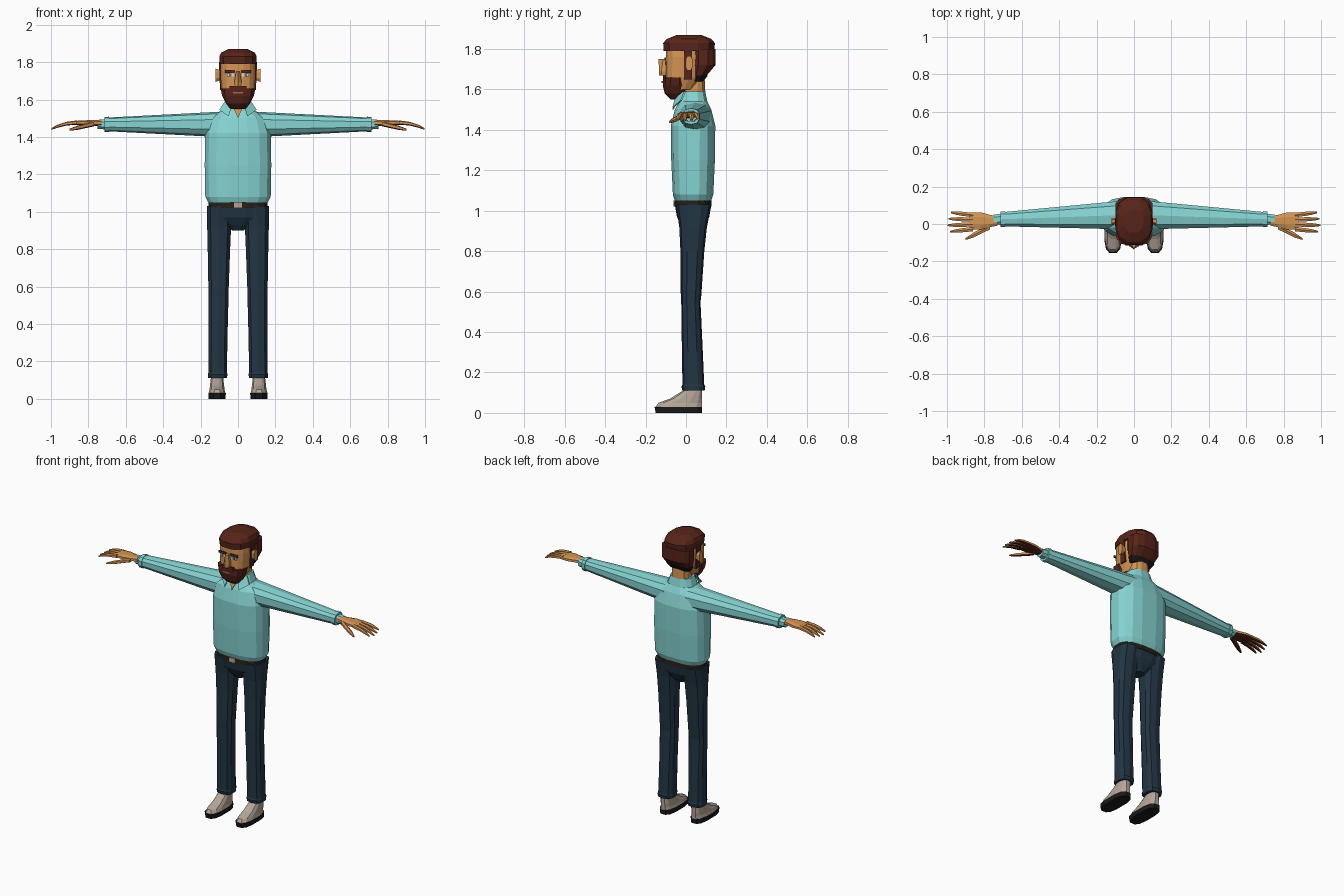
import bpy
import bmesh
from math import cos, sin, pi, copysign
from mathutils import Vector

if "Cube" in bpy.data.objects:
    bpy.data.objects.remove(bpy.data.objects["Cube"], do_unlink=True)


def material(name, red, green, blue):
    mat = bpy.data.materials.new(name)
    mat.use_nodes = True
    colour = (red, green, blue, 1)
    mat.diffuse_color = colour
    mat.node_tree.nodes["Principled BSDF"].inputs["Base Color"].default_value = colour
    return mat


shirt = material("shirt_aqua", .24, .66, .65)
denim = material("trouser_navy", .016, .036, .056)
skin = material("skin_tan", .66, .3, .09)
hair = material("hair_auburn", .095, .018, .01)
canvas = material("shoe_stone", .46, .38, .32)
black = material("sole_black", .01, .01, .01)
leather = material("belt_brown", .02, .014, .01)
white = material("eye_white", .7, .7, .7)
iris = material("iris_teal", .06, .2, .24)
lips = material("lip_pink", .4, .13, .09)


def finish(name, bm, mats, rule=None):
    """Turn a bmesh into a flat-shaded object, colouring faces by a rule."""
    bmesh.ops.recalc_face_normals(bm, faces=bm.faces)
    if rule:
        bm.normal_update()
        for face in bm.faces:
            face.material_index = rule(face)
    mesh = bpy.data.meshes.new(name)
    bm.to_mesh(mesh)
    bm.free()
    for mat in mats:
        mesh.materials.append(mat)
    obj = bpy.data.objects.new(name, mesh)
    bpy.context.collection.objects.link(obj)


def loft(name, axis, mats, centre, rings, sides=12, power=2.5, side=1, rule=None):
    """Skin rounded rings of (position, radius, radius) along an axis.

    The centre function turns each ring into the middle of its section.
    """
    bm = bmesh.new()
    loops = []
    peak = cos(pi / sides) ** (2 / power)
    for position, *radii in rings:
        middle = centre(position, *radii)
        loop = []
        for i in range(sides):
            angle = 2 * pi * (i + .5) / sides
            a, b = (
                mid + radius * copysign(abs(wave) ** (2 / power), wave) / peak
                for mid, radius, wave in zip(middle, radii, (cos(angle), sin(angle)))
            )
            x, y, z = (a, b, position) if axis == "z" else (position, a, b)
            loop.append(bm.verts.new((side * x, y, z)))
        loops.append(loop)
    for low, high in zip(loops, loops[1:]):
        for i in range(sides):
            j = (i + 1) % sides
            bm.faces.new((low[i], low[j], high[j], high[i]))
    bm.faces.new(loops[0])
    bm.faces.new(loops[-1])
    finish(name, bm, mats, rule)


def column(name, mat, middle, rings, **options):
    """Upright loft on the centre line, with a fixed depth position."""
    loft(name, "z", [mat], lambda z, width, depth: (0, middle), rings, **options)


def column_behind(name, mat, front, rings, **options):
    """Upright loft on the centre line, with its front edges lined up."""
    loft(name, "z", [mat], lambda z, width, depth: (0, front + depth), rings, **options)


def plate(name, mat, points, depth=.008, side=1):
    """Thin panel whose outline is pushed towards the front."""
    bm = bmesh.new()
    face = bm.faces.new([bm.verts.new((side * x, y, z)) for x, y, z in points])
    result = bmesh.ops.extrude_face_region(bm, geom=[face], use_keep_orig=True)
    moved = [part for part in result["geom"] if isinstance(part, bmesh.types.BMVert)]
    bmesh.ops.translate(bm, verts=moved, vec=Vector((0, -depth, 0)))
    finish(name, bm, [mat])


def panel(name, mat, middle, width, height, depth=.008, side=1):
    """Rectangular plate around a middle point."""
    x, y, z = middle
    corners = ((-1, -1), (1, -1), (1, 1), (-1, 1))
    outline = [(x + u * width / 2, y, z + v * height / 2) for u, v in corners]
    plate(name, mat, outline, depth, side)


# Torso, neck and collar
body_y = .035
column("shirt_body", shirt, body_y, [
    (1.05, .16, .09), (1.08, .175, .1), (1.25, .178, .108), (1.42, .175, .11),
    (1.5, .15, .09), (1.54, .09, .07)], sides=16, power=2.7)
column("neck", skin, .04, [(1.5, .06, .06), (1.7, .055, .05)])
column("collar_band", shirt, body_y, [(1.52, .095, .075), (1.59, .07, .06)])
plate("open_neck", skin, [(-.035, -.034, 1.58), (.035, -.034, 1.58), (0, -.06, 1.5)])

# Belt and seat of the trousers
column("belt", leather, body_y, [(1.02, .158, .092), (1.06, .156, .09)], sides=16)
panel("belt_buckle", canvas, (0, -.055, 1.035), .044, .03)
column("trouser_seat", denim, body_y, [
    (.9, .03, .04), (.93, .07, .06), (.97, .15, .08), (1.03, .16, .09)], sides=16)

# Head, hair and beard
column_behind("face", skin, -.1, [
    (1.6, .07, .07), (1.66, .09, .09), (1.76, .095, .1), (1.82, .09, .1)], sides=16, power=2.8)
column("hair_top", hair, .015, [
    (1.79, .1, .125), (1.83, .1, .128), (1.85, .09, .11), (1.87, .05, .06)])
column_behind("hair_back", hair, .025, [
    (1.66, .08, .035), (1.72, .1, .06), (1.8, .1, .06)], power=2.8)
column_behind("nape_fade", black, .025, [(1.64, .07, .03), (1.67, .09, .042)])
column("beard", hair, -.055, [
    (1.55, .04, .02), (1.58, .065, .05), (1.62, .085, .06), (1.66, .093, .06)], power=2.7)
panel("moustache", hair, (0, -.1, 1.66), .09, .025, depth=.014)
panel("mouth", lips, (0, -.113, 1.636), .054, .01)
column_behind("nose", skin, -.13, [
    (1.67, .016, .02), (1.69, .02, .02), (1.75, .01, .04)], sides=6, power=2)


def palm(face):
    """Darker tone on the underside of the hand."""
    return 1 if face.normal.z < -.35 else 0


hand_tones = [skin, hair]
finger_base = .86
fingers = ("little_finger", "ring_finger", "middle_finger", "index_finger")

# Parts repeated on each side
for label, side in (("_left", 1), ("_right", -1)):
    # Face details
    panel("eye" + label, white, (.041, -.097, 1.73), .038, .016, .005, side)
    panel("iris" + label, iris, (.041, -.101, 1.73), .014, .016, .003, side)
    panel("eyebrow" + label, hair, (.042, -.098, 1.75), .054, .014, side=side)
    loft("ear" + label, "x", [skin], lambda x, depth, height: (.015, 1.73),
         [(.08, .014, .02), (.12, .018, .036)], sides=8, side=side)
    loft("sideburn" + label, "z", [hair], lambda z, width, depth: (.09, .01),
         [(1.65, .006, .02), (1.8, .012, .02)], sides=4, side=side)

    # Folded collar point
    plate("collar_point" + label, shirt, [
        (.03, -.04, 1.58), (.05, -.06, 1.51), (.1, -.02, 1.545), (.07, 0, 1.59)], side=side)

    # Sleeve that tapers evenly to the wrist, then a cuff
    def arm_line(x, *radii):
        return .05 - .035 * x, 1.467

    def sleeve_ring(x, swell=0):
        return x, .08 - .06 * x + swell, .07 - .05 * x + swell

    loft("sleeve" + label, "x", [shirt], arm_line,
         [sleeve_ring(x) for x in (.08, .17, .3, .46, .48, .7)], sides=10, side=side)
    loft("cuff" + label, "x", [shirt], arm_line,
         [sleeve_ring(x, swell=.004) for x in (.69, .715)], sides=10, side=side)
    loft("inner_cuff" + label, "x", [shirt], arm_line,
         [sleeve_ring(x, swell=-.008) for x in (.7, .75)], sides=8, side=side)

    # Hand with drooping, spread fingers
    loft("hand" + label, "x", hand_tones, lambda x, width, height: (.016, 1.475),
         [(.73, .025, .017), (.77, .033, .015), (.82, .046, .014), (.88, .046, .01)],
         sides=8, side=side, rule=palm)
    for i, finger in enumerate(fingers):
        root = .048 - .025 * i
        reach = 1 - .012 * abs(i - 1.7)

        def finger_line(x, *radii):
            along = x - finger_base
            return root + along * (root - .01) * 3, 1.477 - 1.8 * along ** 2

        loft(finger + label, "x", hand_tones, finger_line, [
            (finger_base, .012, .01), (.92, .011, .009), (reach - .03, .009, .007),
            (reach, .004, .004)], sides=6, side=side, rule=palm)
    loft("thumb" + label, "x", hand_tones,
         lambda x, width, height: (.37 - .5 * x, 1.655 - .24 * x),
         [(.77, .014, .012), (.86, .013, .01), (.9, .005, .005)],
         sides=6, side=side, rule=palm)

    # Trouser leg, set forward at the knee, with a turned hem
    loft("trouser_leg" + label, "z", [denim],
         lambda z, width, depth: (.11 - .01 * z, .024 + .03 * abs(z - .55)), [
             (.11, .05, .053), (.13, .052, .057), (.14, .05, .052), (.3, .05, .05),
             (.55, .054, .046), (.58, .054, .049), (.8, .06, .057), (.92, .064, .066),
             (1.03, .065, .085)], sides=10, power=2.8, side=side)

    # Shoe, lined up at the heel
    def heel_line(z, width, depth):
        return .112, .08 - depth

    loft("shoe_sole" + label, "z", [black], heel_line,
         [(0, .045, .115), (.03, .047, .118)], power=2.9, side=side)
    loft("shoe_upper" + label, "z", [canvas], heel_line, [
        (.03, .045, .115), (.05, .04, .108), (.07, .038, .08), (.12, .032, .04)], side=side)
